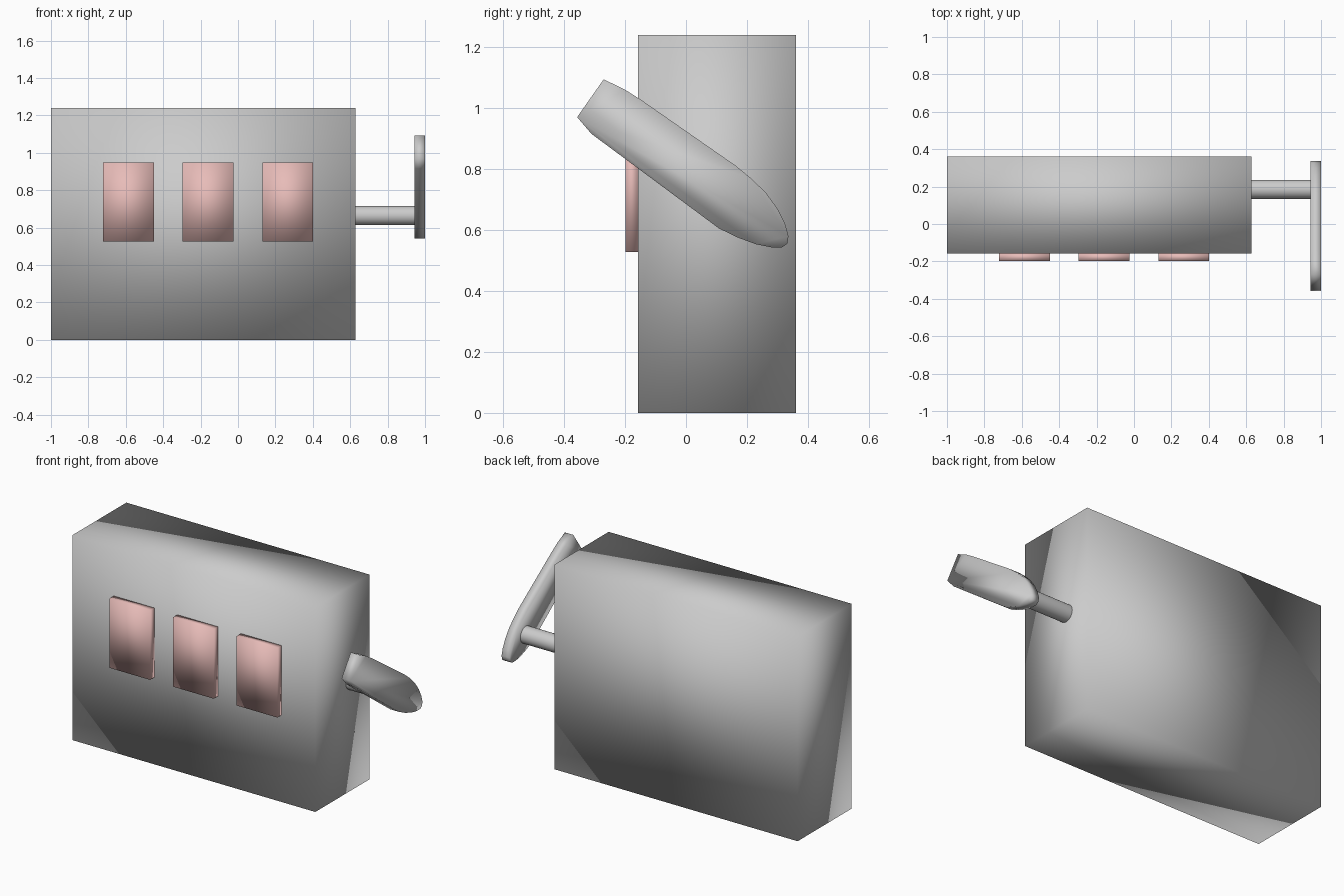
import bpy, bmesh
from math import radians
from mathutils import Matrix, Vector

if "Cube" in bpy.data.objects:
    bpy.data.objects.remove(bpy.data.objects["Cube"])


def finish(name, bm, smooth=True, mat=None):
    bmesh.ops.recalc_face_normals(bm, faces=bm.faces[:])
    for f in bm.faces:
        f.smooth = smooth
    me = bpy.data.meshes.new(name)
    bm.to_mesh(me)
    bm.free()
    ob = bpy.data.objects.new(name, me)
    bpy.context.collection.objects.link(ob)
    if mat:
        me.materials.append(mat)
    return ob


def box(name, lo, hi, mat=None):
    lo, hi = Vector(lo), Vector(hi)
    bm = bmesh.new()
    bmesh.ops.create_cube(bm, size=1, matrix=Matrix.Translation((lo + hi) / 2)
                          @ Matrix.Diagonal((*(hi - lo), 1)))
    return finish(name, bm, True, mat)


# cabinet, softly shaded across its corners
box("cabinet", (-1, -0.157, 0), (0.628, 0.36, 1.24))

# three reel windows on the front
pink = bpy.data.materials.new("reel_pink")
pink.diffuse_color = (0.8, 0.5, 0.48, 1)
pink.use_nodes = True
pink.node_tree.nodes["Principled BSDF"].inputs["Base Color"].default_value = pink.diffuse_color
for i in range(3):
    x = -0.722 + 0.426 * i
    box(f"reel_window_{i + 1}", (x, -0.198, 0.527), (x + 0.272, -0.157, 0.947), pink)

# axle from the cabinet side to the lever
bm = bmesh.new()
bmesh.ops.create_cone(bm, cap_ends=True, segments=32, radius1=0.051, radius2=0.051,
                      depth=0.33, matrix=Matrix.Translation((0.785, 0.185, 0.664))
                      @ Matrix.Rotation(radians(90), 4, 'Y'))
axle = finish("lever_axle", bm)

# tilted lever: squared grip end, rounded tip at the axle, extruded along x
outline = [(-0.27, 1.094), (-0.357, 0.97), (-0.31, 0.915), (0.108, 0.605),
           (0.17, 0.575), (0.23, 0.553), (0.28, 0.543), (0.315, 0.543),
           (0.332, 0.555), (0.336, 0.58), (0.325, 0.62), (0.30, 0.67),
           (0.262, 0.722), (0.215, 0.768), (0.164, 0.81), (-0.145, 1.025),
           (-0.2, 1.06)]
bm = bmesh.new()
face = bm.faces.new([bm.verts.new((0.944, y, z)) for y, z in outline])
ext = bmesh.ops.extrude_face_region(bm, geom=[face], use_keep_orig=True)
bmesh.ops.translate(bm, vec=(0.056, 0, 0),
                    verts=[g for g in ext["geom"] if isinstance(g, bmesh.types.BMVert)])
finish("lever", bm)

# crisp end caps on the axle
bpy.context.view_layer.objects.active = axle
axle.select_set(True)
bpy.ops.object.shade_smooth_by_angle(angle=radians(40))
